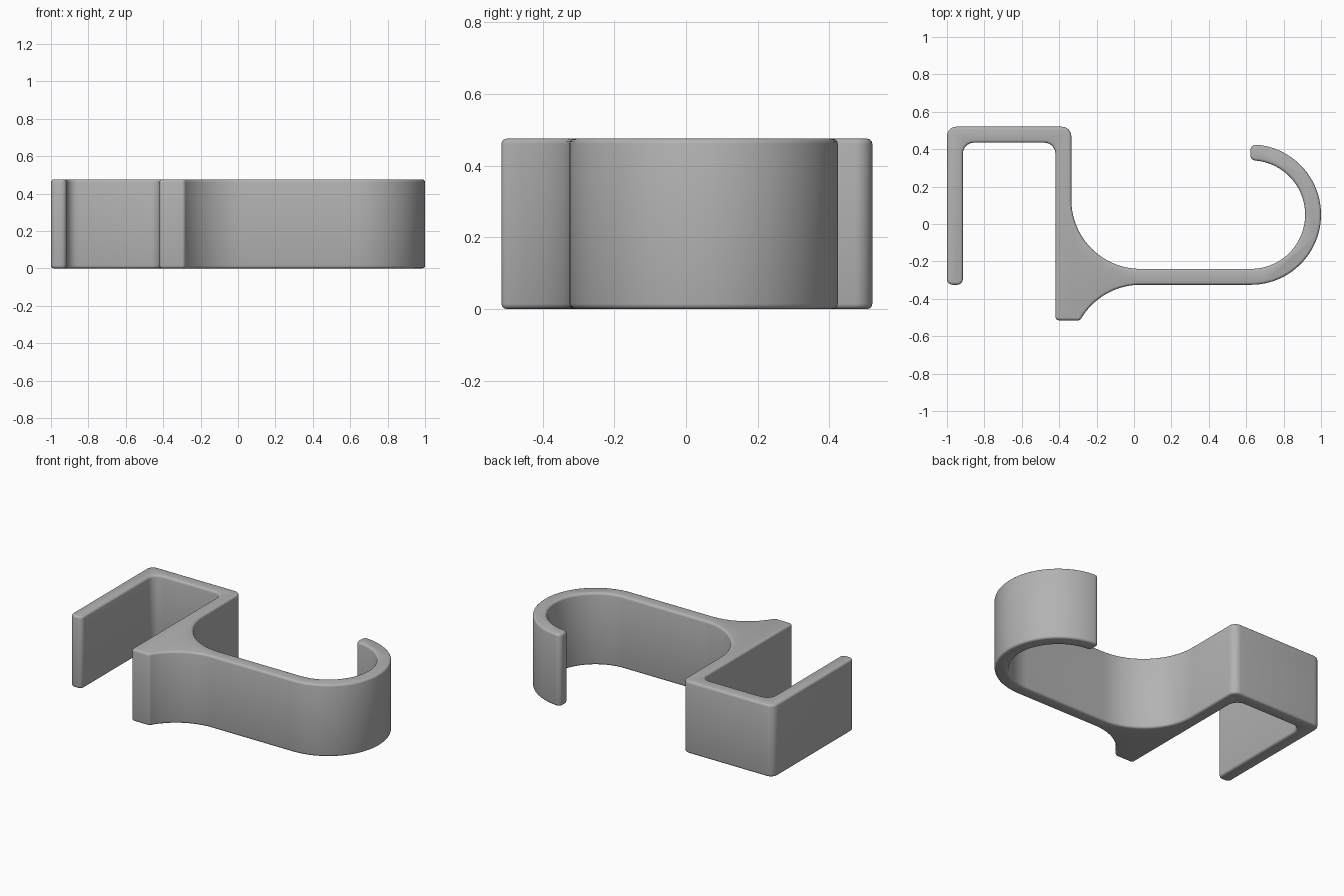
import bpy, bmesh
from math import cos, sin, radians, pi
from mathutils import Vector

if "Cube" in bpy.data.objects:
    bpy.data.objects.remove(bpy.data.objects["Cube"], do_unlink=True)

HEIGHT = 0.475
RIM = 0.014


def arc(cx, cy, r, start, end, steps):
    """Points on an arc, angles in degrees."""
    angles = [radians(start + (end - start) * i / steps) for i in range(steps + 1)]
    return [Vector((cx + r * cos(a), cy + r * sin(a))) for a in angles]


def corner(prev, at, nxt, r, steps=6):
    """Round a corner with a circular fillet tangent to both sides."""
    prev, at, nxt = Vector(prev), Vector(at), Vector(nxt)
    u, v = (prev - at).normalized(), (nxt - at).normalized()
    half = u.angle(v) / 2
    centre = at + (u + v).normalized() * (r / sin(half))
    a = at + u * (r / (sin(half) / cos(half))) - centre
    b = at + v * (r / (sin(half) / cos(half))) - centre
    sweep = pi - 2 * half
    return [centre + (a * sin(sweep * (1 - i / steps)) + b * sin(sweep * i / steps)) / sin(sweep)
            for i in range(steps + 1)]


def rounded(path):
    """Fillet every inner point (x, y, radius) of an open path."""
    pts = []
    for p, q, n in zip(path, path[1:], path[2:]):
        pts += corner(p[:2], q[:2], n[:2], q[2])
    return pts


# Outline, walked anticlockwise from the foot of the stem
brace = arc(0.035, -0.695, 0.37, 148, 90, 20)
hook_outer = arc(0.625, 0.05, 0.375, -90, 84, 48)
hook_inner = arc(0.625, 0.05, 0.29, 84, -90, 48)
gusset = arc(0.035, 0.13, 0.37, 270, 180, 28)

foot = rounded([(-0.42, 0), (-0.42, -0.515, 0.02), (-0.287, -0.515, 0.02), brace[0]])
tip = rounded([hook_outer[-1], (0.622, 0.426, 0.03), (0.622, 0.338, 0.03), hook_inner[0]])
clip = rounded([gusset[-1], (-0.335, 0.52, 0.05), (-1, 0.52, 0.05),
                (-1, -0.325, 0.03), (-0.915, -0.325, 0.03),
                (-0.915, 0.435, 0.06), (-0.42, 0.435, 0.06), (-0.42, 0)])
outline = foot + brace[1:] + hook_outer + tip + hook_inner + gusset + clip

# Extrude the outline and round both rims
bm = bmesh.new()
base = bm.faces.new([bm.verts.new((p.x, p.y, 0)) for p in outline])
bmesh.ops.remove_doubles(bm, verts=bm.verts[:], dist=0.001)
grown = bmesh.ops.extrude_face_region(bm, geom=bm.faces[:], use_keep_orig=True)
bmesh.ops.translate(bm, vec=(0, 0, HEIGHT),
                    verts=[g for g in grown["geom"] if isinstance(g, bmesh.types.BMVert)])
bmesh.ops.recalc_face_normals(bm, faces=bm.faces[:])
rims = [e for e in bm.edges if abs(e.verts[0].co.z - e.verts[1].co.z) < 0.001]
bmesh.ops.bevel(bm, geom=rims, offset=RIM, segments=3, profile=0.5, affect='EDGES')
bmesh.ops.recalc_face_normals(bm, faces=bm.faces[:])

mesh = bpy.data.meshes.new("clip_hook")
bm.to_mesh(mesh)
bm.free()
hook = bpy.data.objects.new("clip_hook", mesh)
bpy.context.collection.objects.link(hook)

# Plain grey plastic
grey = bpy.data.materials.new("grey_plastic")
grey.use_nodes = True
colour = (0.45, 0.45, 0.45, 1)
grey.diffuse_color = colour
grey.node_tree.nodes["Principled BSDF"].inputs["Base Color"].default_value = colour
mesh.materials.append(grey)

bpy.context.view_layer.objects.active = hook
hook.select_set(True)
bpy.ops.object.shade_smooth_by_angle(angle=radians(32))
